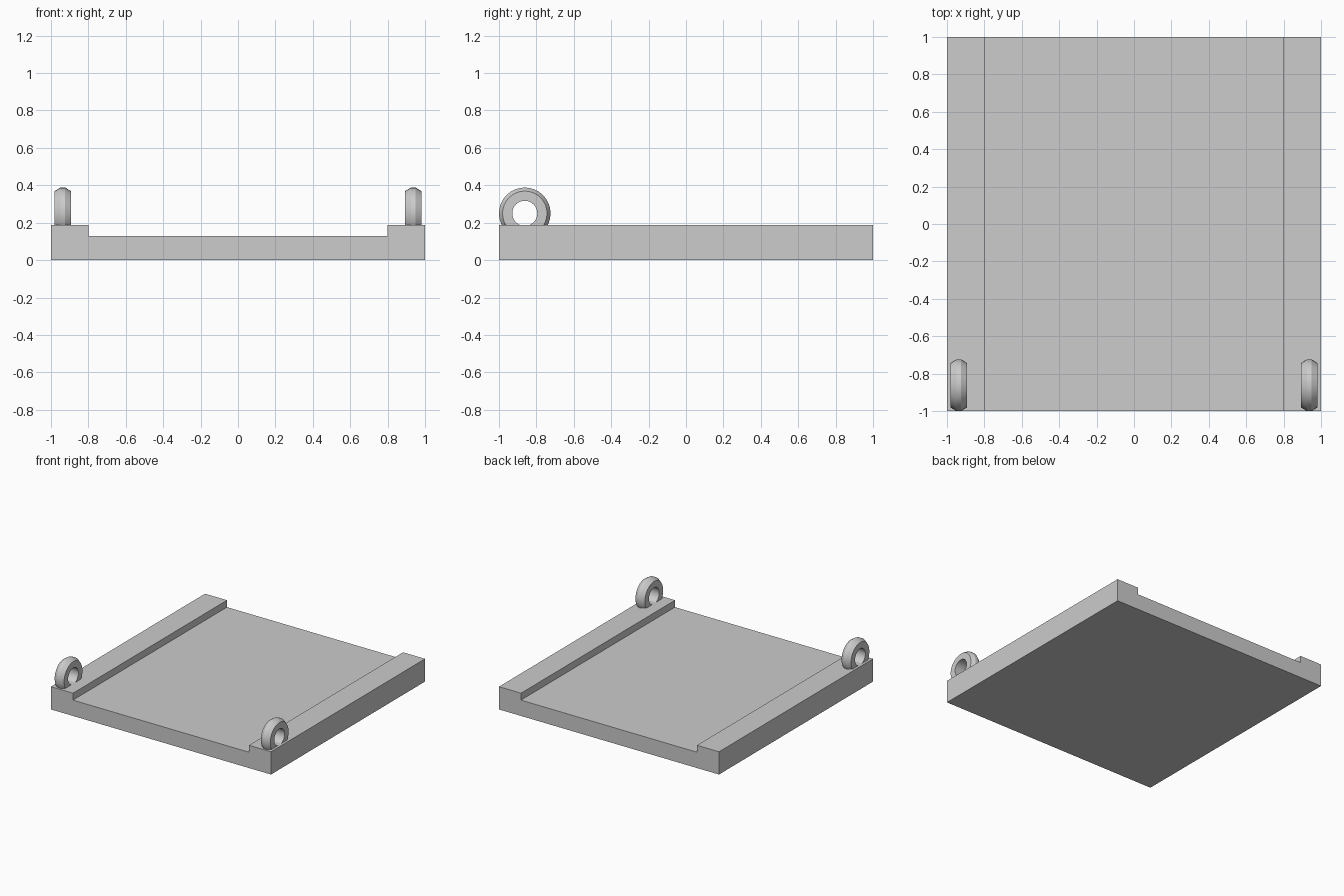
import bpy
import bmesh
from math import pi, radians
from mathutils import Matrix, Vector

cube = bpy.data.objects.get("Cube")
if cube:
    bpy.data.objects.remove(cube, do_unlink=True)

grey = bpy.data.materials.new("light_grey")
colour = (0.604, 0.604, 0.604, 1)
grey.use_nodes = True
grey.diffuse_color = colour
for node in grey.node_tree.nodes:
    if node.type == 'BSDF_PRINCIPLED':
        node.inputs["Base Color"].default_value = colour


def finish(name, bm):
    bmesh.ops.recalc_face_normals(bm, faces=bm.faces)
    mesh = bpy.data.meshes.new(name)
    bm.to_mesh(mesh)
    bm.free()
    mesh.materials.append(grey)
    obj = bpy.data.objects.new(name, mesh)
    bpy.context.collection.objects.link(obj)
    return obj


# Platform: channel profile with a raised rail on each side, extruded along y
RAIL_TOP, DECK_TOP, RAIL_INNER = 0.187, 0.13, 0.8
half = [(1, 0), (1, RAIL_TOP), (RAIL_INNER, RAIL_TOP), (RAIL_INNER, DECK_TOP)]
profile = half + [(-x, z) for x, z in reversed(half)]
bm = bmesh.new()
face = bm.faces.new([bm.verts.new((x, -1, z)) for x, z in profile])
ext = bmesh.ops.extrude_face_region(bm, geom=[face])
bmesh.ops.translate(bm, vec=(0, 2, 0),
                    verts=[v for v in ext["geom"] if isinstance(v, bmesh.types.BMVert)])
finish("platform", bm)


# Rings: bevelled cross-section spun round the x axis, sunk into the rails
def ring(name, x):
    centre = Vector((x, -0.862, 0.25))
    section = [(-0.043, 0.067), (-0.043, 0.119), (-0.013, 0.138)]
    section += [(-w, r) for w, r in reversed(section)]
    steps = 32
    bm = bmesh.new()
    loops = []
    for i in range(steps):
        turn = Matrix.Rotation(2 * pi * i / steps, 3, 'X')
        loops.append([bm.verts.new(centre + turn @ Vector((w, 0, r))) for w, r in section])
    count = len(section)
    for i in range(steps):
        a, b = loops[i], loops[(i + 1) % steps]
        for j in range(count):
            k = (j + 1) % count
            bm.faces.new((a[j], a[k], b[k], b[j]))
    obj = finish(name, bm)
    bpy.ops.object.select_all(action='DESELECT')
    obj.select_set(True)
    bpy.context.view_layer.objects.active = obj
    bpy.ops.object.shade_smooth_by_angle(angle=radians(25))


ring("left_ring", 0.937)
ring("right_ring", -0.937)
